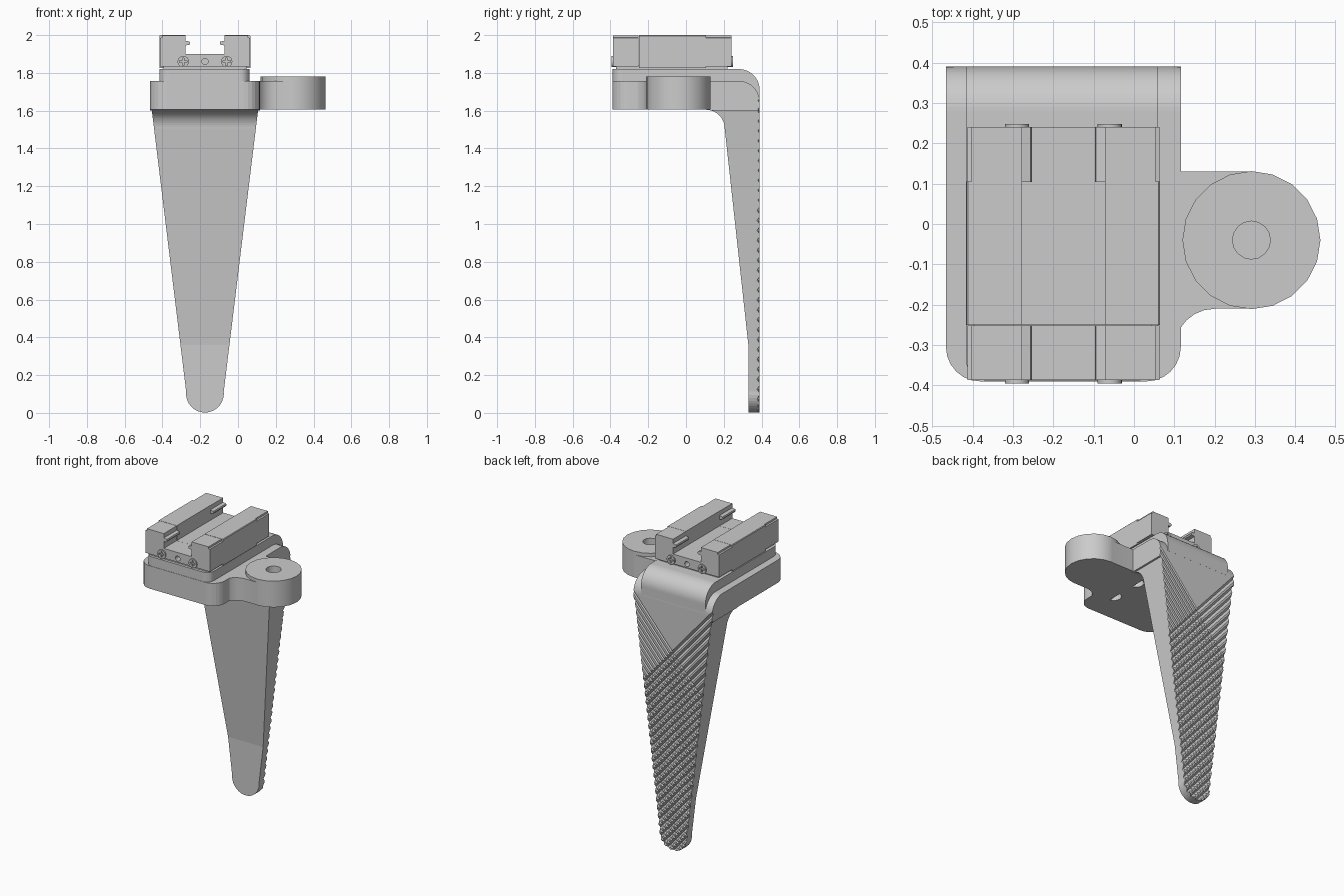
import bpy, bmesh
from math import sin, cos, radians, atan
from mathutils import Vector

if "Cube" in bpy.data.objects:
    bpy.data.objects.remove(bpy.data.objects["Cube"])

XC = -0.175      # centre line of leg and clamp block
BACK = 0.39      # rear plane

grey = bpy.data.materials.new("light grey")
grey.use_nodes = True
colour = (0.6, 0.6, 0.6, 1)
grey.diffuse_color = colour
grey.node_tree.nodes["Principled BSDF"].inputs["Base Color"].default_value = colour


def finish(name, bm):
    bmesh.ops.recalc_face_normals(bm, faces=bm.faces)
    mesh = bpy.data.meshes.new(name)
    bm.to_mesh(mesh)
    bm.free()
    mesh.materials.append(grey)
    ob = bpy.data.objects.new(name, mesh)
    bpy.context.collection.objects.link(ob)
    return ob


def add_prism(bm, pts, place, a, b):
    """Extrude a 2D outline; place(u, v, w) maps it into space."""
    face = bm.faces.new([bm.verts.new(place(u, v, a)) for u, v in pts])
    new = bmesh.ops.extrude_face_region(bm, geom=[face])["geom"]
    shift = Vector(place(0, 0, b)) - Vector(place(0, 0, a))
    bmesh.ops.translate(bm, vec=shift, verts=[g for g in new if isinstance(g, bmesh.types.BMVert)])


def along_x(u, v, w): return (w, u, v)
def along_y(u, v, w): return (u, w, v)
def along_z(u, v, w): return (u, v, w)


def prism(name, pts, place, a, b, front_round=0):
    bm = bmesh.new()
    add_prism(bm, pts, place, a, b)
    if front_round:
        front = min(v.co.y for v in bm.verts)
        edges = [e for e in bm.edges
                 if all(abs(v.co.y - front) < 1e-4 for v in e.verts)
                 and abs(e.verts[0].co.z - e.verts[1].co.z) > 0.01]
        bmesh.ops.bevel(bm, geom=edges, offset=front_round, segments=6, profile=0.5, affect='EDGES')
    return finish(name, bm)


def arc(cx, cy, r, start, end, n=16):
    steps = [radians(start + (end - start) * i / n) for i in range(n + 1)]
    return [(cx + r * cos(t), cy + r * sin(t)) for t in steps]


def circle(cx, cy, r, n):
    return arc(cx, cy, r, 90, 450, n)[:-1]


def mirrored(half):
    """Close a half outline (offset, height) across the centre line."""
    left = [(XC - d, z) for d, z in reversed(half) if d > 0]
    return [(XC + d, z) for d, z in half] + left


def boolean(ob, cutter, operation='DIFFERENCE'):
    mod = ob.modifiers.new("cut", 'BOOLEAN')
    mod.operation, mod.solver, mod.object = operation, 'EXACT', cutter
    bpy.context.view_layer.objects.active = ob
    bpy.ops.object.modifier_apply(modifier=mod.name)
    bpy.data.objects.remove(cutter)


def smooth(ob):
    bpy.ops.object.select_all(action='DESELECT')
    ob.select_set(True)
    bpy.context.view_layer.objects.active = ob
    bpy.ops.object.shade_smooth_by_angle(angle=radians(30))


# Bracket: bent plate and tapering leg in one piece
side = ([(-0.39, 1.605), (-0.39, 1.757)] + arc(0.28, 1.647, 0.11, 90, 0)
        + [(BACK, -0.02), (0.33, -0.02), (0.33, 0.36)]
        + arc(0.105, 1.505, 0.1, 0, 90))
bracket = prism("bracket_leg", side, along_x, XC - 0.291, XC + 0.291, 0.085)
taper = mirrored([(0, 0.002)] + [(x, z) for x, z in arc(0, 0.102, 0.1, -80, 6, 9)]
                 + [(0.281, 1.6), (0.295, 1.603), (0.295, 2), (0, 2)])
boolean(bracket, prism("leg_outline", taper, along_y, -0.6, 0.6), 'INTERSECT')

# Raised pad that wraps over the rear bend
band = ([(-0.388, 1.74), (-0.388, 1.82)] + arc(0.28, 1.71, 0.11, 90, 0)
        + [(BACK, 1.655), (0.33, 1.655), (0.28, 1.74)])
boolean(bracket, prism("raised_pad", band, along_x, XC - 0.241, XC + 0.235, 0.05), 'UNION')

# Screw holes under the plate
for dx in (-0.183, 0.183):
    for y in (-0.18, 0.03):
        boolean(bracket, prism("hole", circle(XC + dx, y, 0.047, 20), along_z, 1.5, 1.72))

# Crossed grip grooves on the back of the leg: one broad set, one fine set
slope = atan(1.15)
for sign, pitch, half, depth in ((1, 0.06, 0.02, 0.014), (-1, 0.045, 0.011, 0.01)):
    bm = bmesh.new()
    run = Vector((sign * cos(slope), 0, -sin(slope)))
    across = Vector((sin(slope), 0, sign * cos(slope)))
    for i in range(int(1.5 / pitch)):
        origin = Vector((XC, 0, 1.32 - pitch * i))

        def place(u, v, w, o=origin):
            return o + across * u + Vector((0, v, 0)) + run * w

        add_prism(bm, [(-half, BACK + 0.006), (half, BACK + 0.006), (0, BACK - depth)], place, -0.65, 0.65)
    boolean(bracket, finish("grooves", bm))

# Side lug with its web and blind hole
web = ([(0, 0.13), (0.291, 0.13), (0.291, -0.21)]
       + arc(0.2, -0.31, 0.1, 90, 180, 6) + [(0.08, -0.35), (0, -0.35)])
lug = prism("side_lug", web, along_z, 1.605, 1.757)
boolean(lug, prism("boss", circle(0.291, -0.04, 0.171, 20), along_z, 1.605, 1.78), 'UNION')
boolean(lug, prism("lug_hole", circle(0.291, -0.04, 0.047, 16), along_z, 1.66, 1.9))
smooth(lug)

# Clamp block: channelled body and two end caps
body = mirrored([(0, 1.9), (0.103, 1.9), (0.103, 2), (0.236, 2), (0.24, 1.996), (0.24, 1.825), (0, 1.825)])
prism("block_body", body, along_y, -0.25, 0.105)
cap = mirrored([(0, 1.9), (0.103, 1.9), (0.103, 1.945), (0.081, 1.95), (0.078, 1.958), (0.081, 1.966),
                (0.103, 1.97), (0.103, 1.999), (0.228, 1.999), (0.228, 1.987), (0.238, 1.985),
                (0.238, 1.835), (0, 1.835)])
prism("block_foot", mirrored([(0, 1.81), (0.22, 1.81), (0.22, 1.84), (0, 1.84)]), along_y, -0.37, 0.22)

for label, face, out in (("front", -0.387, -1), ("rear", 0.24, 1)):
    end_cap = prism(label + "_end_cap", cap, along_y, face, face - out * 0.136)
    boolean(end_cap, prism("port", circle(XC, 1.86, 0.017, 12), along_y, face + out * 0.02, face - out * 0.06))
    # Cross-head screws
    for dx in (-0.115, 0.115):
        x, z = XC + dx, 1.86
        screw = prism(label + "_screw", circle(x, z, 0.03, 20), along_y, face - out * 0.02, face + out * 0.008)
        for w, h in ((0.02, 0.005), (0.005, 0.02)):
            slot = [(x - w, z - h), (x + w, z - h), (x + w, z + h), (x - w, z + h)]
            boolean(screw, prism("slot", slot, along_y, face + out * 0.02, face - out * 0.004))
        smooth(screw)
